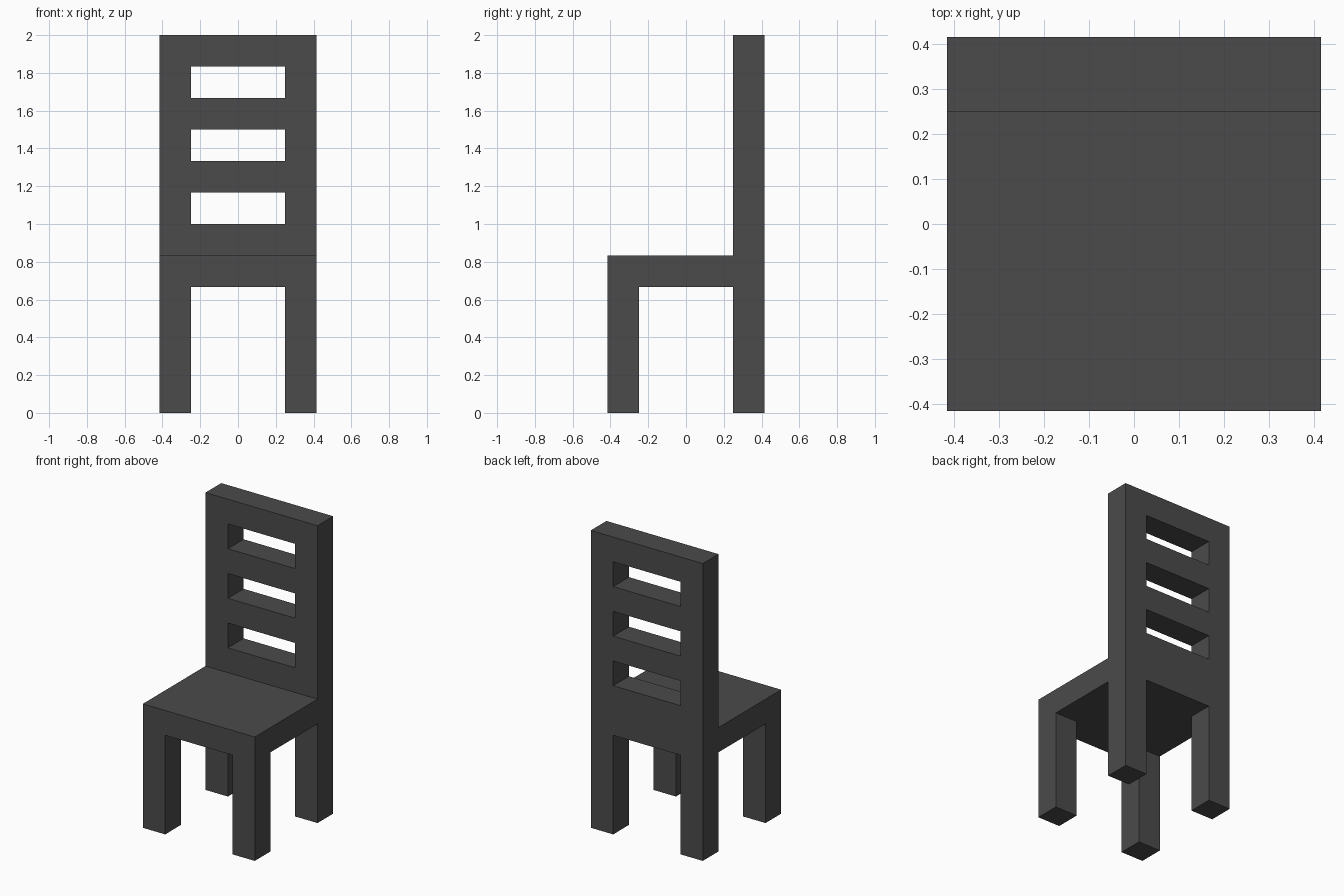
import bpy
import bmesh

default_cube = bpy.data.objects.get("Cube")
if default_cube:
    bpy.data.objects.remove(default_cube, do_unlink=True)

U = 1 / 6            # thickness of every post, rail and board
HALF = 2.5 * U       # half of the overall width and depth
INNER = HALF - U     # half of the gap between posts
SEAT_TOP = 5 * U

# Dark grey finish
grey = bpy.data.materials.new("dark_grey")
grey.use_nodes = True
grey.diffuse_color = (0.07, 0.07, 0.07, 1)
grey.node_tree.nodes["Principled BSDF"].inputs["Base Color"].default_value = (0.07, 0.07, 0.07, 1)


def extrude_profile(name, points, x0, x1):
    """Solid made from a (y, z) side profile swept from x0 to x1."""
    bm = bmesh.new()
    face = bm.faces.new([bm.verts.new((x0, y, z)) for y, z in points])
    swept = bmesh.ops.extrude_face_region(bm, geom=[face])["geom"]
    verts = [v for v in swept if isinstance(v, bmesh.types.BMVert)]
    bmesh.ops.translate(bm, verts=verts, vec=(x1 - x0, 0, 0))
    bmesh.ops.recalc_face_normals(bm, faces=bm.faces)
    mesh = bpy.data.meshes.new(name)
    bm.to_mesh(mesh)
    bm.free()
    mesh.materials.append(grey)
    obj = bpy.data.objects.new(name, mesh)
    bpy.context.collection.objects.link(obj)
    return obj


def cut_opening(target, y0, y1, z0, z1):
    """Cut a rectangular opening between the posts."""
    cutter = extrude_profile("opening_cutter", [(y0, z0), (y1, z0), (y1, z1), (y0, z1)], -INNER, INNER)
    cutter.hide_render = True
    mod = target.modifiers.new("opening", "BOOLEAN")
    mod.operation = "DIFFERENCE"
    mod.solver = "EXACT"
    mod.object = cutter
    bpy.ops.object.select_all(action="DESELECT")
    bpy.context.view_layer.objects.active = target
    target.select_set(True)
    bpy.ops.object.modifier_apply(modifier=mod.name)
    bpy.data.objects.remove(cutter, do_unlink=True)


# Side outline: front leg, seat and tall back in one piece
chair = extrude_profile("chair_frame", [
    (-HALF, 0), (-INNER, 0), (-INNER, SEAT_TOP - U), (INNER, SEAT_TOP - U),
    (INNER, 0), (HALF, 0), (HALF, 2), (INNER, 2), (INNER, SEAT_TOP), (-HALF, SEAT_TOP),
], -HALF, HALF)

# Gap between the left and right legs, up to the underside of the seat
cut_opening(chair, -1, 1, -0.2, SEAT_TOP - U)

# Three slots that leave the horizontal slats of the back
for i in range(3):
    bottom = (6 + 2 * i) * U
    cut_opening(chair, 0, 1, bottom, bottom + U)
